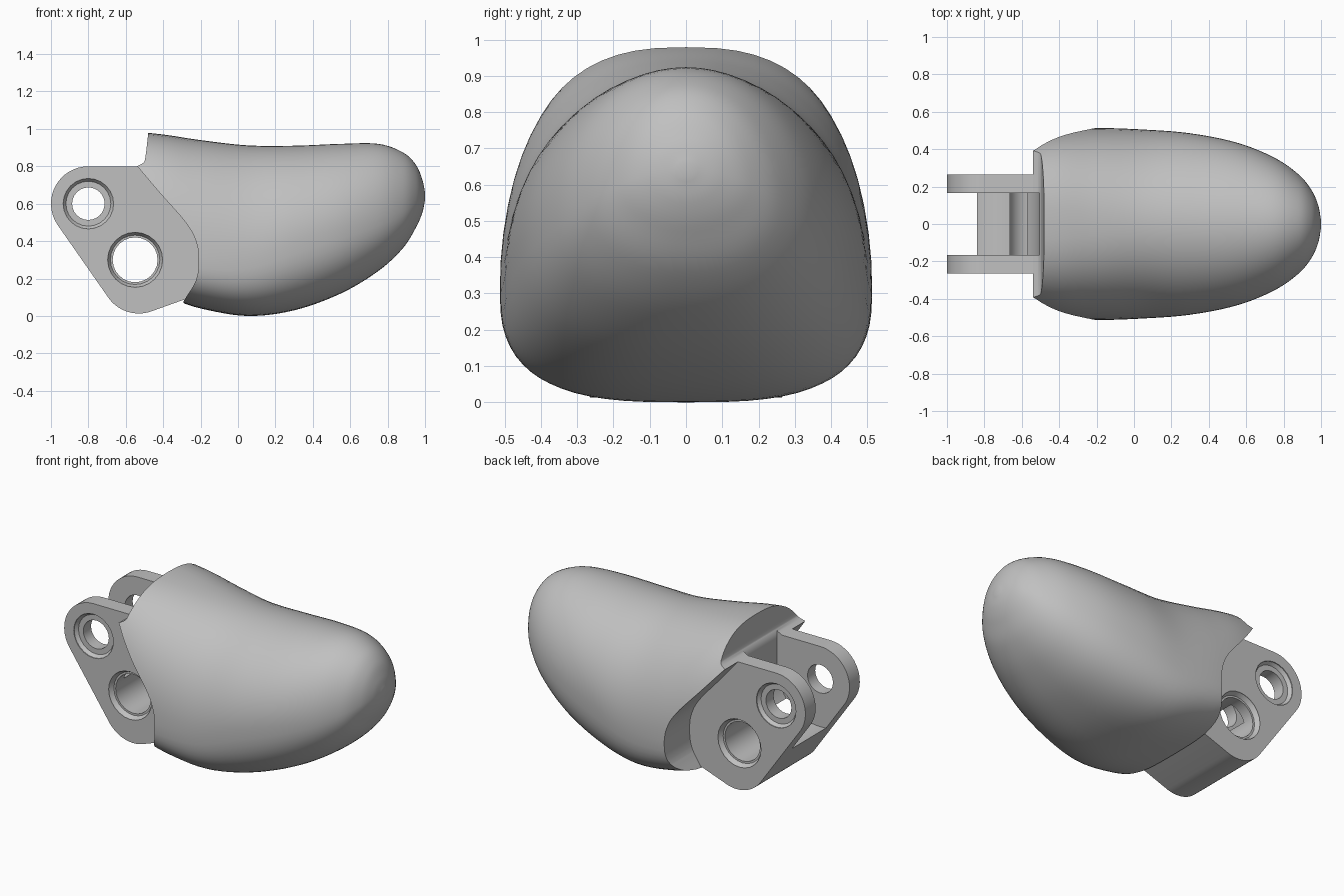
import bpy, bmesh
from math import sin, cos, pi, radians
from mathutils import Vector

cube = bpy.data.objects.get("Cube")
if cube:
    bpy.data.objects.remove(cube)

grey = bpy.data.materials.new("plain grey")
grey.use_nodes = True
tone = (0.53, 0.53, 0.53, 1)
grey.diffuse_color = tone
grey.node_tree.nodes["Principled BSDF"].inputs["Base Color"].default_value = tone


def make_object(name, bm):
    bmesh.ops.recalc_face_normals(bm, faces=bm.faces)
    mesh = bpy.data.meshes.new(name)
    bm.to_mesh(mesh)
    bm.free()
    mesh.materials.append(grey)
    obj = bpy.data.objects.new(name, mesh)
    bpy.context.collection.objects.link(obj)
    return obj


def loft(name, rings):
    """Skin a list of closed rings and cap both ends."""
    bm = bmesh.new()
    rows = [[bm.verts.new(p) for p in ring] for ring in rings]
    count = len(rows[0])
    for a, b in zip(rows, rows[1:]):
        for i in range(count):
            j = (i + 1) % count
            bm.faces.new((a[i], a[j], b[j], b[i]))
    bm.faces.new(rows[0])
    bm.faces.new(rows[-1])
    return make_object(name, bm)


def slab(name, outline, half):
    """Extrude an x-z outline across the width."""
    return loft(name, [[(x, y, z) for x, z in outline] for y in (-half, half)])


def arc(center, radius, start, end, steps=16):
    angles = [radians(start + (end - start) * i / steps) for i in range(steps + 1)]
    return [(center[0] + radius * cos(a), center[1] + radius * sin(a)) for a in angles]


def spline(rows, steps):
    """Catmull-Rom interpolation through rows of values."""
    pts = [Vector(r) for r in rows]
    pts = [pts[0] * 2 - pts[1]] + pts + [pts[-1] * 2 - pts[-2]]
    out = []
    for p, a, b, n in zip(pts, pts[1:], pts[2:], pts[3:]):
        for i in range(steps):
            t = i / steps
            out.append(a + (b - p) * (t / 2) + (p * 2 - a * 5 + b * 4 - n) * (t * t / 2)
                       + (a * 3 - p - b * 3 + n) * (t ** 3 / 2))
    return out + [pts[-2]]


def cut(target, *cutters):
    for cutter in cutters:
        mod = target.modifiers.new(cutter.name, "BOOLEAN")
        mod.operation = "DIFFERENCE"
        mod.solver = "EXACT"
        mod.object = cutter
        cutter.hide_render = True
        cutter.hide_set(True)


def finish(obj, angle):
    """Apply the cuts and smooth the shading."""
    graph = bpy.context.evaluated_depsgraph_get()
    mesh = bpy.data.meshes.new_from_object(obj.evaluated_get(graph))
    obj.modifiers.clear()
    obj.data = mesh
    bpy.ops.object.select_all(action="DESELECT")
    obj.select_set(True)
    bpy.context.view_layer.objects.active = obj
    bpy.ops.object.shade_smooth_by_angle(angle=radians(angle))


# Pad body: x, top, bottom, height of widest point, half width, upper and lower roundness
stations = [
    (-0.60, 0.99, 0.10, 0.35, 0.46, 2.8, 3),
    (-0.40, 0.97, 0.10, 0.33, 0.50, 2.5, 3),
    (-0.20, 0.94, 0.04, 0.31, 0.513, 2.25, 3),
    (0.05, 0.912, 0, 0.32, 0.505, 2.05, 3),
    (0.30, 0.91, 0.03, 0.40, 0.485, 2, 2.8),
    (0.55, 0.92, 0.12, 0.47, 0.435, 2, 2.6),
    (0.75, 0.92, 0.24, 0.52, 0.355, 2, 2.4),
    (0.88, 0.875, 0.36, 0.56, 0.265, 2, 2.2),
    (0.95, 0.81, 0.47, 0.6, 0.18, 2, 2),
    (0.985, 0.73, 0.55, 0.63, 0.1, 2, 2),
    (1, 0.66, 0.62, 0.64, 0.02, 2, 2),
]


def section(row, count=64):
    x, top, bottom, mid, width, upper, lower = row
    ring = []
    for i in range(count):
        a = 2 * pi * i / count
        c, s = cos(a), sin(a)
        power = 2 / (upper if s >= 0 else lower)
        y = width * abs(c) ** power * (1 if c > 0 else -1)
        rise = abs(s) ** power
        ring.append((x, y, mid + rise * (top - mid if s >= 0 else bottom - mid)))
    return ring


body = loft("finger_pad", [section(r) for r in spline(stations, 6)])

# Knuckle clearance at the rear of the pad
rim = spline([(-0.48, 1.0), (-0.482, 0.96), (-0.495, 0.85), (-0.505, 0.82), (-0.54, 0.8)], 3)
rim += spline([(-0.53, 0.79), (-0.42, 0.66), (-0.28, 0.5), (-0.225, 0.4),
               (-0.21, 0.3), (-0.225, 0.19), (-0.29, 0.08)], 5)
outline = [tuple(p) for p in rim] + [(-0.32, -0.2), (-0.9, -0.2), (-0.9, 1.2), (-0.48, 1.2)]
clearance = slab("clearance_cutter", outline, 0.8)

# Hinge bracket running into the pad
upper_pin, lower_pin = (-0.8, 0.6), (-0.55, 0.3)
outline = arc(upper_pin, 0.2, 90, 213) + arc((-0.53, 0.213), 0.2, 213, 290)
outline += [(-0.28, 0.09), (-0.16, 0.14), (-0.12, 0.45), (-0.3, 0.8)]
bracket = slab("hinge_bracket", outline, 0.265)

# Slot between the two hinge plates
outline = arc(upper_pin, 0.295, 180, 360, 32) + [(-0.505, 0.86), (-1.1, 0.86)]
slot = slab("slot_cutter", outline, 0.165)


def pin_hole(name, center, bore, recess, depth):
    """Stepped cutter for a through hole with a chamfered recess on each side."""
    edge = 0.265 - depth
    profile = [(-0.4, recess), (-0.26, recess), (-edge, recess - 0.015), (-edge, bore),
               (edge, bore), (edge, recess - 0.015), (0.26, recess), (0.4, recess)]
    return loft(name, [[(x, y, z) for x, z in arc(center, r, 0, 345, 23)] for y, r in profile])


cut(body, clearance, slot)
cut(bracket, slot,
    pin_hole("upper_hole_cutter", upper_pin, 0.087, 0.135, 0.025),
    pin_hole("lower_hole_cutter", lower_pin, 0.12, 0.147, 0.03))
finish(body, 40)
finish(bracket, 30)
